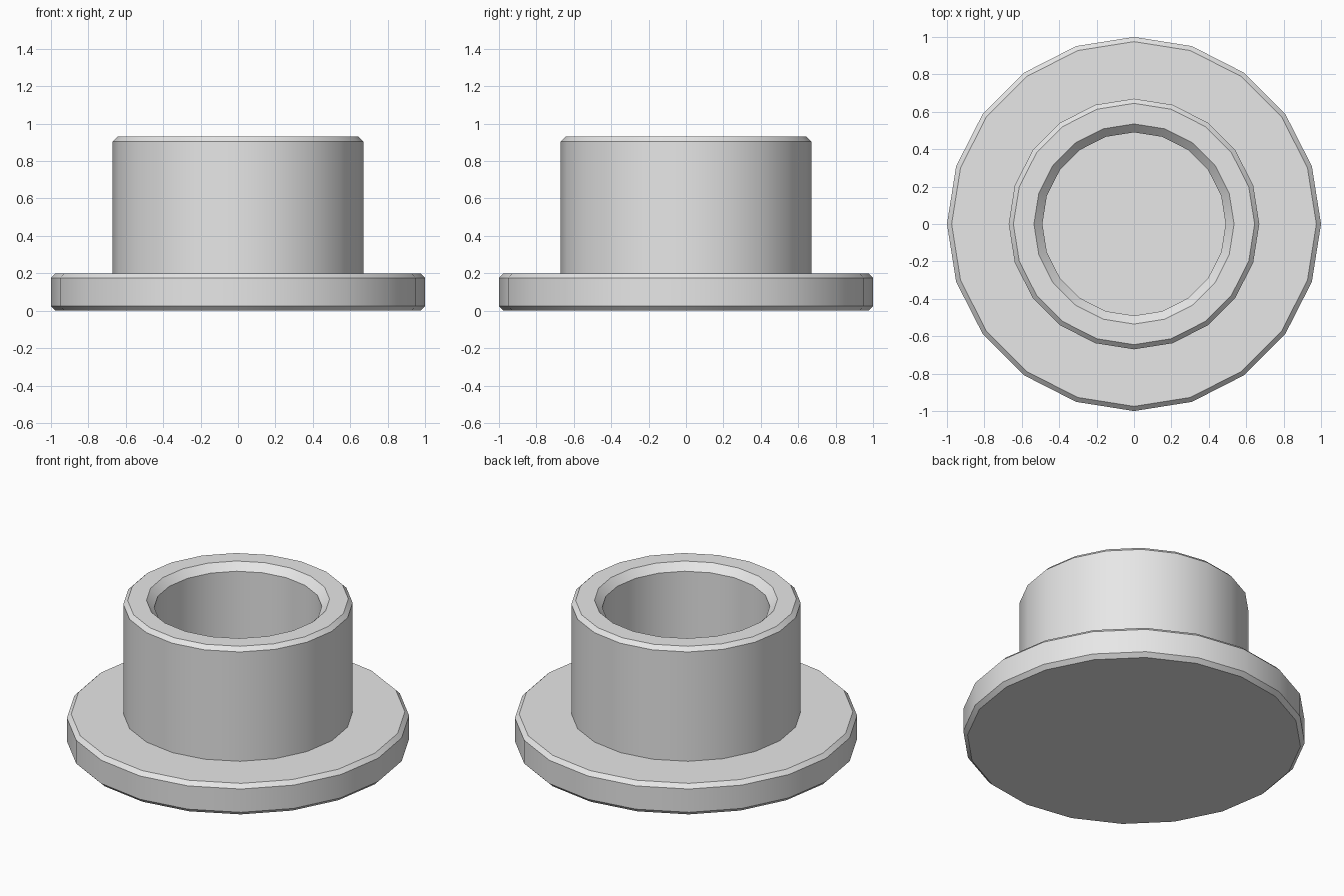
import bpy
import bmesh
import math

SIDES = 20

cube = bpy.data.objects.get("Cube")
if cube:
    bpy.data.objects.remove(cube, do_unlink=True)

grey = bpy.data.materials.new("light_grey")
grey.use_nodes = True
grey.diffuse_color = (0.8, 0.8, 0.8, 1)
grey.node_tree.nodes["Principled BSDF"].inputs["Base Color"].default_value = (0.8, 0.8, 0.8, 1)


def lathe(name, profile):
    """Turn a (radius, height) profile around z, capping ends that are on no axis-side ring."""
    bm = bmesh.new()
    rings = []
    for radius, height in profile:
        if radius == 0:
            rings.append(None)
            continue
        rings.append([bm.verts.new((radius * math.cos(a), radius * math.sin(a), height))
                      for a in (math.tau * i / SIDES for i in range(SIDES))])
    for low, high in zip(rings, rings[1:]):
        if low is None or high is None:
            bm.faces.new(low or high)  # flat cap
            continue
        for i in range(SIDES):
            j = (i + 1) % SIDES
            bm.faces.new((low[i], low[j], high[j], high[i]))
    bmesh.ops.recalc_face_normals(bm, faces=bm.faces)
    mesh = bpy.data.meshes.new(name)
    bm.to_mesh(mesh)
    bm.free()
    mesh.materials.append(grey)
    obj = bpy.data.objects.new(name, mesh)
    bpy.context.collection.objects.link(obj)
    bpy.ops.object.select_all(action="DESELECT")
    obj.select_set(True)
    bpy.context.view_layer.objects.active = obj
    bpy.ops.object.shade_smooth_by_angle(angle=math.radians(30))
    return obj


# One closed turned body: chamfered flange, collar, and a blind bore
flange_radius, flange_top = 1.0, 0.2
collar_radius, collar_top = 0.67, 0.93
bore_radius, bore_chamfer = 0.49, 0.045
chamfer = 0.025

lathe("flanged_bushing", [
    (0, 0),
    (flange_radius - chamfer, 0),
    (flange_radius, chamfer),
    (flange_radius, flange_top - chamfer),
    (flange_radius - chamfer, flange_top),
    (collar_radius, flange_top),
    (collar_radius, collar_top - chamfer),
    (collar_radius - chamfer, collar_top),
    (bore_radius + bore_chamfer, collar_top),
    (bore_radius, collar_top - bore_chamfer),
    (bore_radius, flange_top),
    (0, flange_top),
])
